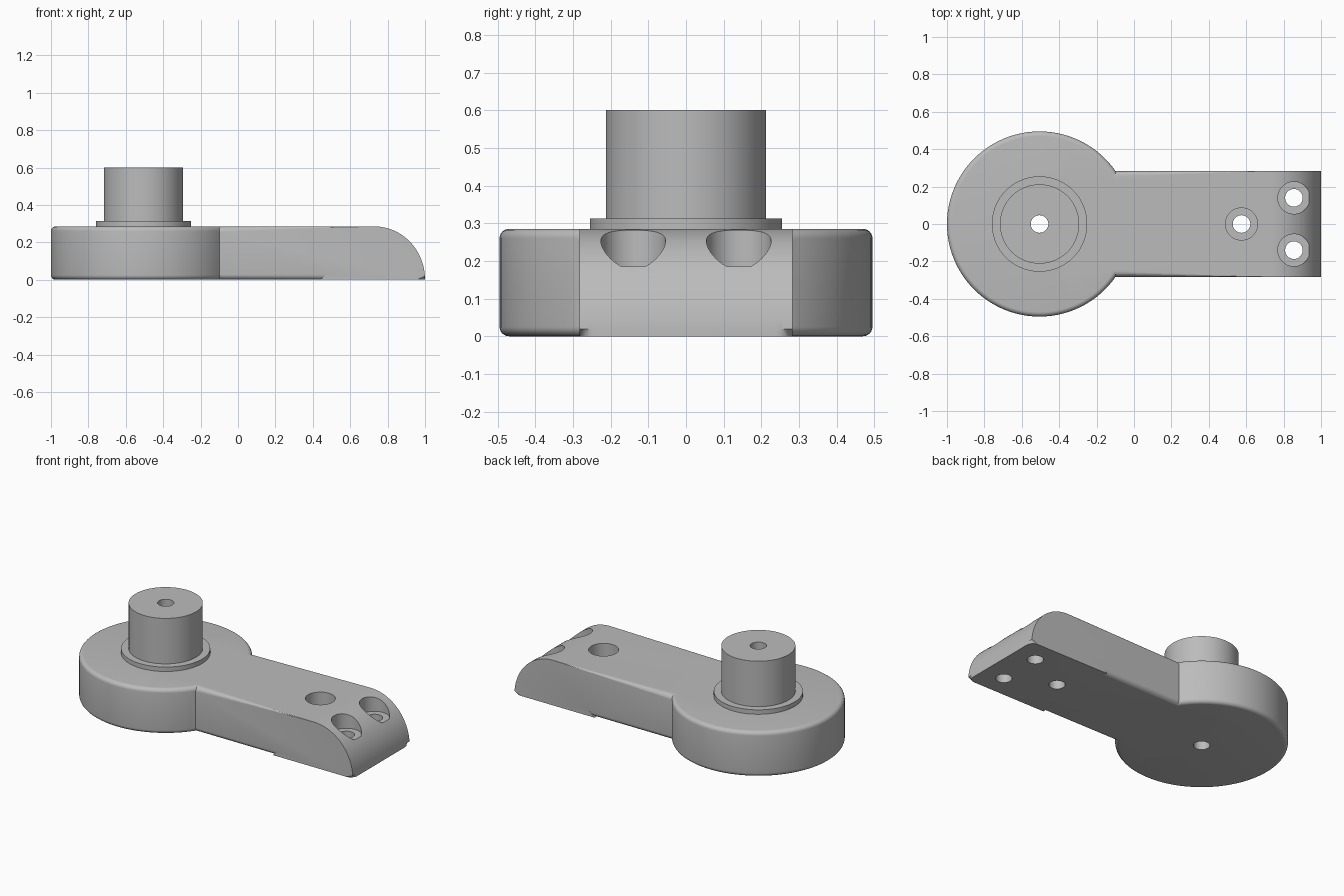
import bpy, bmesh
from math import cos, sin, pi, radians

if "Cube" in bpy.data.objects:
    bpy.data.objects.remove(bpy.data.objects["Cube"])

HUB_X, HUB_R, HUB_FILLET = -0.505, 0.495, 0.025
THICK, ARM_W, ARM_FILLET = 0.285, 0.283, 0.045
HOLE_R, BORE_R, BORE_Z = 0.047, 0.086, 0.185

grey = bpy.data.materials.new("plain grey")
grey.use_nodes = True
grey.diffuse_color = (0.5, 0.5, 0.5, 1)
grey.node_tree.nodes["Principled BSDF"].inputs["Base Color"].default_value = (0.5, 0.5, 0.5, 1)


def finish(bm, name):
    bmesh.ops.recalc_face_normals(bm, faces=bm.faces[:])
    mesh = bpy.data.meshes.new(name)
    bm.to_mesh(mesh)
    bm.free()
    mesh.materials.append(grey)
    obj = bpy.data.objects.new(name, mesh)
    bpy.context.collection.objects.link(obj)
    return obj


def arc(cx, cz, rx, rz, start, end, steps):
    angles = [radians(start + (end - start) * i / steps) for i in range(steps + 1)]
    return [(cx + rx * cos(a), cz + rz * sin(a)) for a in angles]


def lathe(name, profile, x, y=0, steps=96):
    """Revolve a closed (radius, z) profile around a vertical axis."""
    bm = bmesh.new()
    verts = [bm.verts.new((x + r, y, z)) for r, z in profile]
    edges = [bm.edges.new((a, b)) for a, b in zip(verts, verts[1:] + verts[:1])]
    bmesh.ops.spin(bm, geom=verts + edges, cent=(x, y, 0), axis=(0, 0, 1),
                   angle=2 * pi, steps=steps)
    bmesh.ops.remove_doubles(bm, verts=bm.verts[:], dist=1e-5)
    return finish(bm, name)


def cylinder(name, x, y, r, z0, z1):
    return lathe(name, [(0, z0), (r, z0), (r, z1), (0, z1)], x, y, 48)


def prism(points, move):
    """Extrude a polygon; move maps the start cap to the end cap."""
    bm = bmesh.new()
    a = [bm.verts.new(p) for p in points]
    b = [bm.verts.new(move(p)) for p in points]
    bm.faces.new(a)
    bm.faces.new(b[::-1])
    for i in range(len(a)):
        j = (i + 1) % len(a)
        bm.faces.new((a[j], a[i], b[i], b[j]))
    return bm


def boolean(target, tool, operation):
    mod = target.modifiers.new("boolean", 'BOOLEAN')
    mod.operation, mod.object, mod.solver = operation, tool, 'EXACT'
    bpy.context.view_layer.objects.active = target
    bpy.ops.object.modifier_apply(modifier=mod.name)
    bpy.data.objects.remove(tool)


# Round hub with filleted rims
f = HUB_FILLET
body = lathe("lever_body",
             [(0, 0)] + arc(HUB_R - f, f, f, f, -90, 0, 6)
             + arc(HUB_R - f, THICK - f, f, f, 0, 90, 6) + [(0, THICK)], HUB_X)

# Arm with a rounded nose, filleted along its upper side edges
side = [(-0.4, 0)] + arc(0.73, 0, 0.27, THICK, 0, 90, 24) + [(-0.4, THICK)]
bm = prism([(x, -ARM_W, z) for x, z in side], lambda p: (p[0], ARM_W, p[2]))
rim = [e for e in bm.edges
       if abs(e.verts[0].co.y - e.verts[1].co.y) < 1e-4
       and max(v.co.z for v in e.verts) > 0.001
       and max(v.co.x for v in e.verts) > -0.39]
bmesh.ops.bevel(bm, geom=rim, offset=ARM_FILLET, offset_type='OFFSET',
                segments=6, profile=0.5, affect='EDGES')
arm = finish(bm, "arm")

# Rounded lower edges of the arm, ending in a slope before the foot
for s in (-1, 1):
    r = 0.03
    curve = arc(ARM_W - r, r, r, r, -90, 0, 6)
    section = [(ARM_W - r, -0.02)] + curve + [(ARM_W + 0.02, r), (ARM_W + 0.02, -0.02)]
    bm = prism([(-0.6, s * y, z) for y, z in section],
               lambda p: (0.44 + 1.2 * p[2], p[1], p[2]))
    boolean(arm, finish(bm, "edge_cutter"), 'DIFFERENCE')
boolean(body, arm, 'UNION')

# Through holes and counterbores
boolean(body, cylinder("axle_cutter", HUB_X, 0, HOLE_R, -0.1, 0.5), 'DIFFERENCE')
for x, y in ((0.575, 0), (0.855, 0.14), (0.855, -0.14)):
    boolean(body, cylinder("hole_cutter", x, y, HOLE_R, -0.1, 0.5), 'DIFFERENCE')
    boolean(body, cylinder("bore_cutter", x, y, BORE_R, BORE_Z, 0.5), 'DIFFERENCE')

# Hollow spindle with a collar
spindle = lathe("spindle", [(HOLE_R, THICK), (0.255, THICK), (0.255, 0.313),
                            (0.212, 0.313), (0.212, 0.6), (HOLE_R, 0.6)], HUB_X)

for obj in (body, spindle):
    bpy.ops.object.select_all(action='DESELECT')
    obj.select_set(True)
    bpy.context.view_layer.objects.active = obj
    bpy.ops.object.shade_smooth_by_angle(angle=radians(30))
